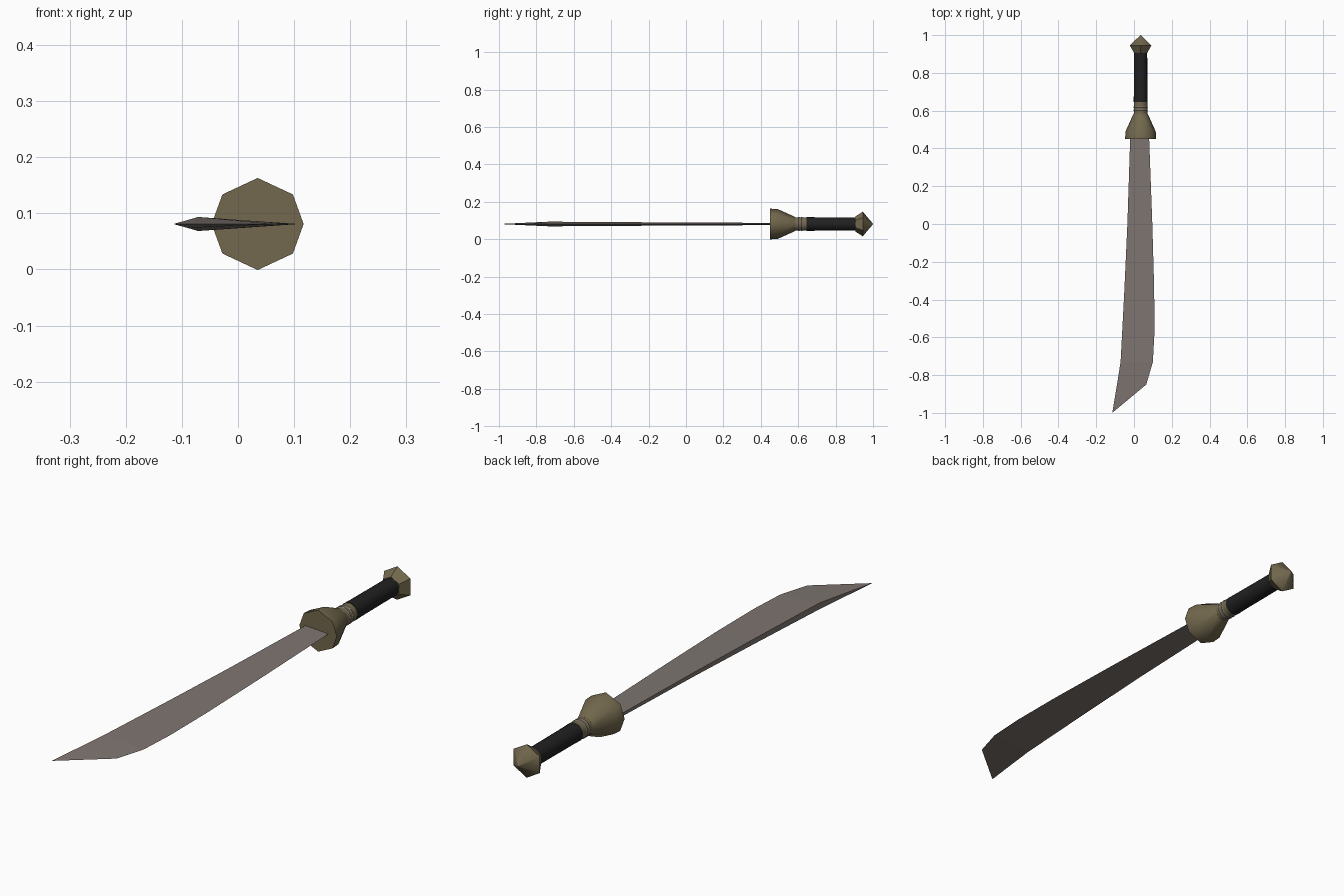
import bpy
import bmesh
import math

default = bpy.data.objects.get("Cube")
if default:
    bpy.data.objects.remove(default)

AXIS_X, AXIS_Z = 0.035, 0.081


def material(name, color):
    mat = bpy.data.materials.new(name)
    mat.use_nodes = True
    mat.diffuse_color = (*color, 1)
    mat.node_tree.nodes["Principled BSDF"].inputs["Base Color"].default_value = (*color, 1)
    return mat


steel = material("grey steel", (0.21, 0.18, 0.165))
brass = material("dull brass", (0.17, 0.14, 0.075))
leather = material("black leather", (0.015, 0.015, 0.015))


def finish(name, bm, mat, smooth_angle=None):
    bmesh.ops.remove_doubles(bm, verts=bm.verts, dist=0.00001)
    bmesh.ops.recalc_face_normals(bm, faces=bm.faces)
    mesh = bpy.data.meshes.new(name)
    bm.to_mesh(mesh)
    bm.free()
    mesh.materials.append(mat)
    obj = bpy.data.objects.new(name, mesh)
    bpy.context.collection.objects.link(obj)
    if smooth_angle:
        bpy.ops.object.select_all(action='DESELECT')
        obj.select_set(True)
        bpy.context.view_layer.objects.active = obj
        bpy.ops.object.shade_smooth_by_angle(angle=math.radians(smooth_angle))
    return obj


def lathe(name, profile, angles, mat, smooth_angle):
    """Stack rings of (y, radius) along the grip axis and cap both ends."""
    bm = bmesh.new()
    rings = []
    for y, r in profile:
        rings.append([bm.verts.new((AXIS_X + r * math.cos(math.radians(a)), y,
                                    AXIS_Z + r * math.sin(math.radians(a))))
                      for a in angles])
    n = len(angles)
    for a, b in zip(rings, rings[1:]):
        for i in range(n):
            j = (i + 1) % n
            bm.faces.new((a[i], a[j], b[j], b[i]))
    bm.faces.new(rings[0])
    bm.faces.new(rings[-1])
    return finish(name, bm, mat, smooth_angle)


def even(sides, start=0):
    return [start + 360 * i / sides for i in range(sides)]


# Blade: wedge sections with a flat spine and a sharp edge
sections = [  # y, spine x, edge x, half thickness of the spine
    (0.46, -0.02, 0.08, 0.006),
    (0.0, -0.035, 0.097, 0.008),
    (-0.35, -0.051, 0.107, 0.010),
    (-0.58, -0.063, 0.108, 0.0115),
    (-0.73, -0.071, 0.1, 0.0125),
    (-0.85, -0.09, 0.065, 0.007),
]
bm = bmesh.new()
loops = [[bm.verts.new(p) for p in ((s, y, AXIS_Z + t), (e, y, AXIS_Z), (s, y, AXIS_Z - t))]
         for y, s, e, t in sections]
tip = bm.verts.new((-0.115, -1, AXIS_Z))
for i in range(3):
    j = (i + 1) % 3
    for a, b in zip(loops, loops[1:]):
        bm.faces.new((a[i], a[j], b[j], b[i]))
    bm.faces.new((loops[-1][i], loops[-1][j], tip))
bm.faces.new(loops[0])
finish("blade", bm, steel)

# Guard: flat-fronted octagonal bell narrowing to the collar
lathe("guard", [(0.45, 0.082), (0.49, 0.08), (0.585, 0.037)],
      [0, 40, 90, 140, 180, 220, 270, 320], brass, 50)

# Collar with two thin steel rings
lathe("collar", [(0.575, 0.036), (0.65, 0.036)], even(16), brass, 40)
for i, y in enumerate((0.602, 0.618)):
    lathe(f"collar_ring_{i + 1}", [(y - 0.004, 0.036), (y, 0.038), (y + 0.004, 0.036)],
          even(16), steel, 40)

# Grip
lathe("grip", [(0.645, 0.037), (0.69, 0.036), (0.91, 0.035)], even(16), leather, 40)

# Pommel: hexagonal knob with a pointed end
lathe("pommel", [(0.905, 0.04), (0.945, 0.066), (0.999, 0.002), (1.0, 0.0005)],
      even(6, 30), brass, 50)
